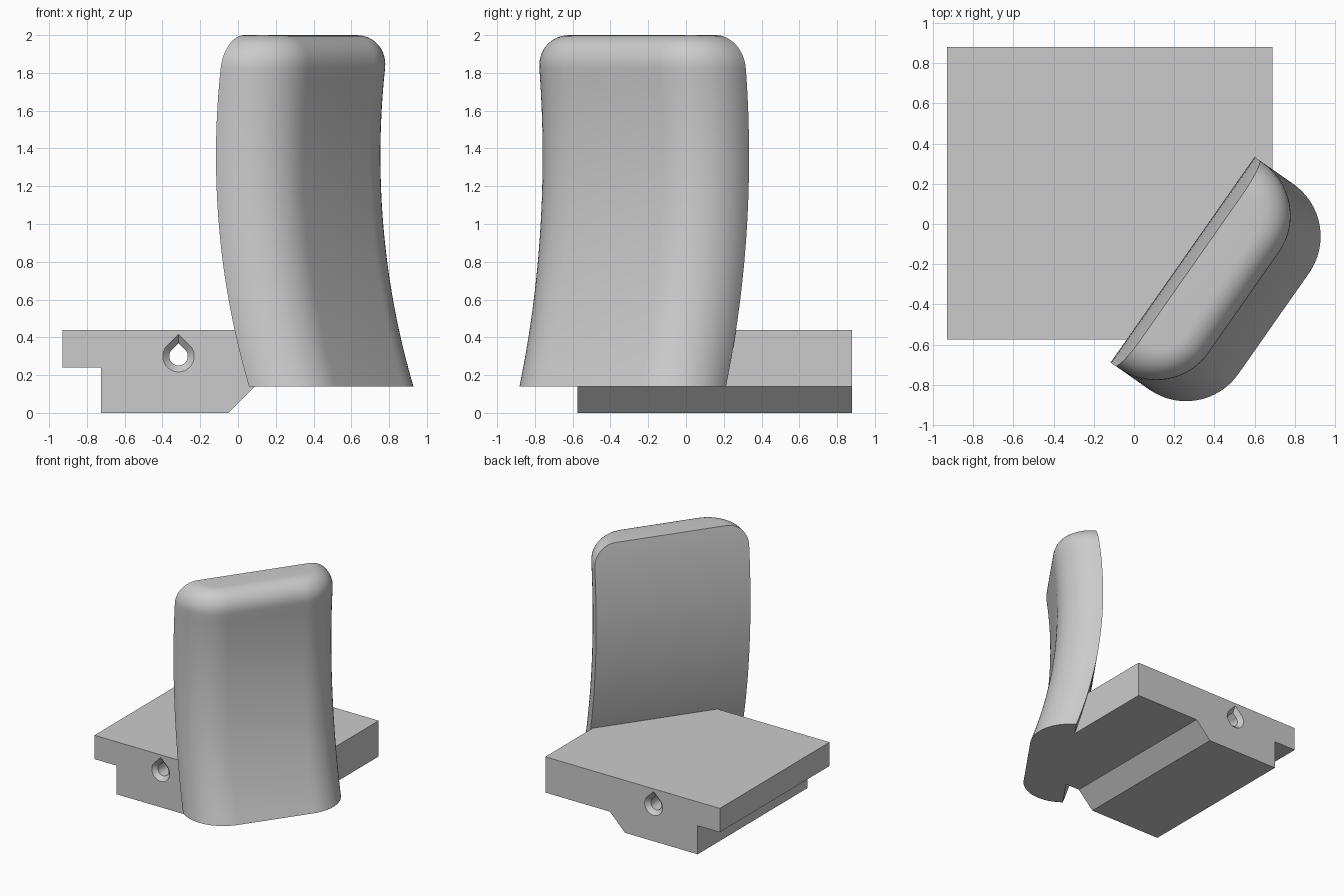
import bpy, bmesh, math
from mathutils import Vector

if "Cube" in bpy.data.objects:
    bpy.data.objects.remove(bpy.data.objects["Cube"])

grey = bpy.data.materials.new("plain grey")
grey.diffuse_color = (0.6, 0.6, 0.6, 1)
grey.use_nodes = True
grey.node_tree.nodes["Principled BSDF"].inputs["Base Color"].default_value = grey.diffuse_color

U = Vector((0.574, 0.819, 0))    # along the paddle width
N = Vector((0.819, -0.574, 0))   # out of the paddle front


def loft(name, loops):
    """Skin a list of equal closed loops and cap both ends."""
    bm = bmesh.new()
    rings = [[bm.verts.new(p) for p in loop] for loop in loops]
    for a, b in zip(rings, rings[1:]):
        for i in range(len(a)):
            j = (i + 1) % len(a)
            bm.faces.new((a[i], a[j], b[j], b[i]))
    bm.faces.new(rings[0])
    bm.faces.new(rings[-1])
    bmesh.ops.recalc_face_normals(bm, faces=bm.faces)
    mesh = bpy.data.meshes.new(name)
    bm.to_mesh(mesh)
    bm.free()
    mesh.materials.append(grey)
    ob = bpy.data.objects.new(name, mesh)
    bpy.context.collection.objects.link(ob)
    return ob


def smooth(ob):
    bpy.ops.object.select_all(action='DESELECT')
    ob.select_set(True)
    bpy.context.view_layer.objects.active = ob
    bpy.ops.object.shade_smooth_by_angle(angle=math.radians(30))


# Stepped base: extruded profile, its corner trimmed where the paddle starts
profile = [(-0.93, 0.44), (-0.93, 0.24), (-0.725, 0.24), (-0.725, 0),
           (-0.05, 0), (0.09, 0.14), (0.69, 0.14), (0.69, 0.44)]
base = loft("base", [[(x, y, z) for x, z in profile] for y in (-0.575, 0.88)])
bm = bmesh.new()
bm.from_mesh(base.data)
cut = bmesh.ops.bisect_plane(bm, geom=bm.verts[:] + bm.edges[:] + bm.faces[:],
                             plane_co=N * 0.525, plane_no=N, clear_outer=True)
bmesh.ops.holes_fill(bm, edges=[e for e in bm.edges if e.is_boundary])
bmesh.ops.recalc_face_normals(bm, faces=bm.faces)
bm.to_mesh(base.data)
bm.free()


# Teardrop hole through the base, flared at both ends
def teardrop(y, r):
    arc = [math.radians(135 + 270 * i / 32) for i in range(33)]
    pts = [(-0.315 + r * math.cos(a), y, 0.30 + r * math.sin(a)) for a in arc]
    return pts + [(-0.315, y, 0.30 + r * math.sqrt(2))]


cutter = loft("hole_cutter", [teardrop(y, r) for y, r in (
    (-0.585, 0.093), (-0.541, 0.049), (0.846, 0.049), (0.89, 0.093))])
cutter.hide_render = True
cutter.hide_set(True)
mod = base.modifiers.new("hole", 'BOOLEAN')
mod.operation = 'DIFFERENCE'
mod.solver = 'EXACT'
mod.object = cutter
bpy.context.view_layer.objects.active = base
bpy.ops.object.modifier_apply(modifier="hole")
bpy.data.objects.remove(cutter)
smooth(base)


# Curved paddle: D-shaped section swept along an arc, rounded over at the top
def section(z, inset):
    shift = 3.59 - math.sqrt(3.59 ** 2 - (z - 1.36) ** 2)
    r = 0.318 - inset
    pts = [(0.618 - inset, 0.30)]
    for cu, start in ((0.30, 0), (-0.313, 90)):
        for i in range(17):
            a = math.radians(start + 90 * i / 16)
            pts.append((cu + r * math.cos(a), 0.322 + r * math.sin(a)))
    pts.append((-0.631 + inset, 0.30))
    return [U * u + N * (n + shift) + Vector((0, 0, z)) for u, n in pts]


R = 0.175
levels = [(0.14 + (1.86 - R) * i / 24, 0) for i in range(25)]
for i in range(1, 13):
    a = math.pi / 2 * i / 12
    levels.append((2 - R + R * math.sin(a), R * (1 - math.cos(a))))
smooth(loft("paddle", [section(z, inset) for z, inset in levels]))
